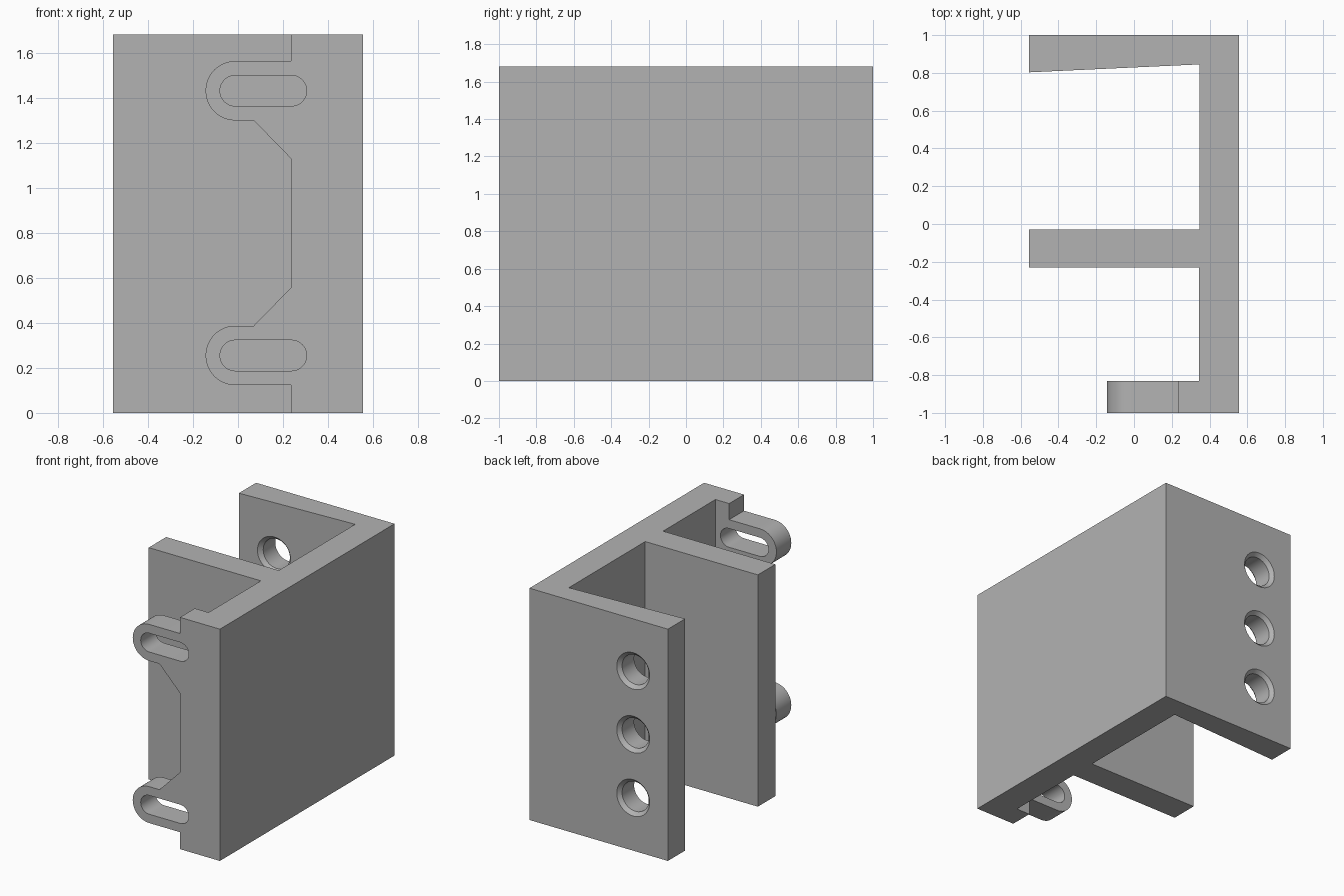
import bpy, bmesh
from math import sin, cos, pi, radians
from mathutils import Vector

if "Cube" in bpy.data.objects:
    bpy.data.objects.remove(bpy.data.objects["Cube"], do_unlink=True)

HEIGHT, MID = 1.68, 0.843
grey = bpy.data.materials.new("plain grey")
grey.use_nodes = True
grey.diffuse_color = (0.45, 0.45, 0.45, 1)
grey.node_tree.nodes["Principled BSDF"].inputs["Base Color"].default_value = grey.diffuse_color


def finish(name, bm):
    bmesh.ops.recalc_face_normals(bm, faces=bm.faces)
    mesh = bpy.data.meshes.new(name)
    bm.to_mesh(mesh)
    bm.free()
    mesh.materials.append(grey)
    ob = bpy.data.objects.new(name, mesh)
    bpy.context.collection.objects.link(ob)
    return ob


def extrude(name, points, direction):
    bm = bmesh.new()
    face = bm.faces.new([bm.verts.new(p) for p in points])
    new = bmesh.ops.extrude_face_region(bm, geom=[face], use_keep_orig=True)
    moved = [v for v in new["geom"] if isinstance(v, bmesh.types.BMVert)]
    bmesh.ops.translate(bm, verts=moved, vec=Vector(direction))
    return finish(name, bm)


def lathe(name, x, z, profile, n=48):
    """Closed turned solid along y; profile holds (y, radius)."""
    bm = bmesh.new()
    rings = [[bm.verts.new((x + r * cos(2 * pi * i / n), y, z + r * sin(2 * pi * i / n)))
              for i in range(n)] for y, r in profile]
    for a, b in zip(rings, rings[1:]):
        for i in range(n):
            j = (i + 1) % n
            bm.faces.new((a[i], a[j], b[j], b[i]))
    bm.faces.new(rings[0])
    bm.faces.new(rings[-1])
    return finish(name, bm)


def cut(target, cutter):
    bpy.ops.object.select_all(action="DESELECT")
    bpy.context.view_layer.objects.active = target
    target.select_set(True)
    cutter.hide_render = True
    mod = target.modifiers.new("cut", "BOOLEAN")
    mod.operation, mod.solver, mod.object = "DIFFERENCE", "EXACT", cutter
    bpy.ops.object.modifier_apply(modifier=mod.name)
    bpy.data.objects.remove(cutter, do_unlink=True)


def arc(cx, cz, r, start, end, n=24):
    return [(cx + r * cos(radians(start + (end - start) * i / n)),
             cz + r * sin(radians(start + (end - start) * i / n))) for i in range(n + 1)]


# Side wall with the middle plate and the tapered back plate
outline = [(0.555, -1), (0.555, 1), (-0.555, 1), (-0.555, 0.803), (0.348, 0.845),
           (0.348, -0.03), (-0.555, -0.03), (-0.555, -0.23), (0.345, -0.23), (0.345, -1)]
frame = extrude("channel_frame", [(x, y, 0) for x, y in outline], (0, 0, HEIGHT))

# Three holes, chamfered at both ends, through the back plate
hole = [(1.02, 0.152), (0.975, 0.107), (0.837, 0.107), (0.79, 0.154)]
for step in (-1, 0, 1):
    cut(frame, lathe("hole_cutter", -0.277, MID + 0.46 * step, hole))

# Front flange with two slotted lugs, mirrored about mid height
LUG_X, LUG_Z = -0.012, 1.431
half = [(0.235, HEIGHT), (0.235, LUG_Z + 0.132)]
half += arc(LUG_X, LUG_Z, 0.132, 90, 270)
half += [(0.07, LUG_Z - 0.132), (0.235, 1.13)]
mirrored = [(x, 2 * MID - z) for x, z in reversed(half[1:])]
profile = [(0.345, HEIGHT)] + half + mirrored + [(0.235, 0), (0.345, 0)]
flange = extrude("front_flange", [(x, -1, z) for x, z in profile], (0, 0.17, 0))

for z in (LUG_Z, 2 * MID - LUG_Z):
    slot = arc(LUG_X, z, 0.068, 90, 270) + arc(0.237, z, 0.068, -90, 90)
    cut(flange, extrude("slot_cutter", [(x, -1.05, z) for x, z in slot], (0, 0.3, 0)))

# Smooth the round walls and keep the edges sharp
for ob in (frame, flange):
    bpy.ops.object.select_all(action="DESELECT")
    bpy.context.view_layer.objects.active = ob
    ob.select_set(True)
    bpy.ops.object.shade_smooth_by_angle(angle=radians(30))
